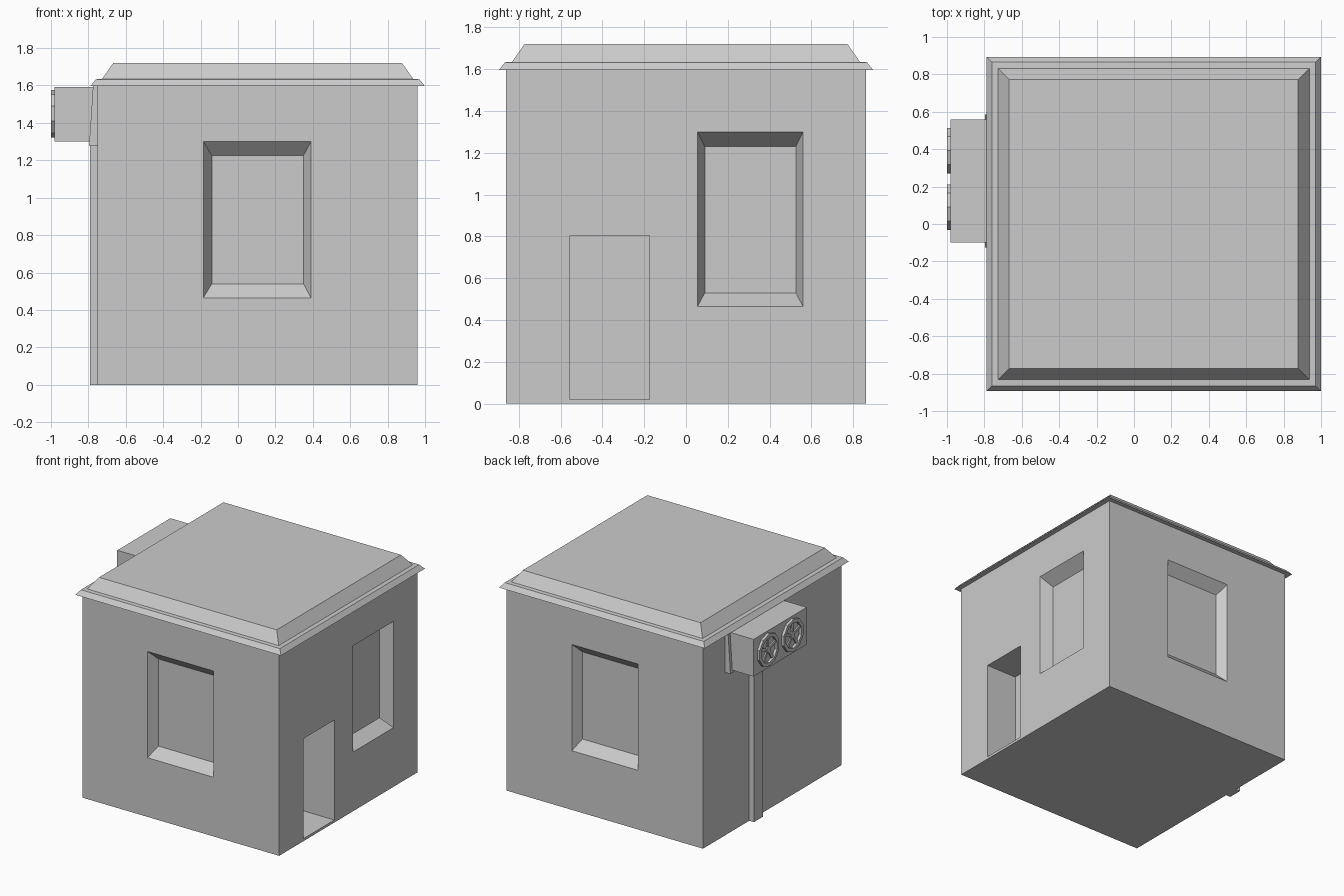
import bpy, bmesh
from math import sin, cos, pi
from mathutils import Vector

if "Cube" in bpy.data.objects:
    bpy.data.objects.remove(bpy.data.objects["Cube"])


def make(name, bm):
    bmesh.ops.recalc_face_normals(bm, faces=bm.faces)
    me = bpy.data.meshes.new(name)
    bm.to_mesh(me)
    bm.free()
    ob = bpy.data.objects.new(name, me)
    bpy.context.collection.objects.link(ob)
    return ob


def loft(name, rings, closed=False):
    """Skin matching rings of points; cap the ends, or join last to first."""
    bm = bmesh.new()
    vs = [[bm.verts.new(p) for p in r] for r in rings]
    n = len(rings[0])
    pairs = list(zip(vs, vs[1:])) + ([(vs[-1], vs[0])] if closed else [])
    for a, b in pairs:
        for i in range(n):
            j = (i + 1) % n
            bm.faces.new((a[i], a[j], b[j], b[i]))
    if not closed:
        bm.faces.new(vs[0])
        bm.faces.new(vs[-1])
    return make(name, bm)


def rect(u0, u1, v0, v1, place):
    return [Vector(place(u, v)) for u, v in ((u0, v0), (u1, v0), (u1, v1), (u0, v1))]


def box(name, x0, x1, y0, y1, z0, z1):
    return loft(name, [rect(x0, x1, y0, y1, lambda u, v, z=z: (u, v, z)) for z in (z0, z1)])


# Walls
X0, X1, Y = -0.75, 0.96, 0.86
walls = box("walls", X0, X1, -Y, Y, 0, 1.6)


def recess(name, outer, inner, at_outer, at_inner):
    a, b = rect(*outer, at_outer), rect(*inner, at_inner)
    out = [p + (p - q) * 0.3 for p, q in zip(a, b)]
    cutter = loft(name, [out, b])
    cutter.hide_render = True
    mod = walls.modifiers.new(name, "BOOLEAN")
    mod.operation, mod.solver, mod.object = "DIFFERENCE", "EXACT", cutter
    bpy.context.view_layer.objects.active = walls
    bpy.ops.object.modifier_apply(modifier=name)
    bpy.data.objects.remove(cutter)


# Front and back windows
for s in (-1, 1):
    recess("window_cut", (-0.185, 0.39, 0.465, 1.3), (-0.14, 0.35, 0.54, 1.225),
           lambda u, v: (u, s * Y, v), lambda u, v: (u, s * (Y - 0.073), v))
# Side window and doorway
recess("side_window_cut", (0.055, 0.56, 0.465, 1.3), (0.09, 0.525, 0.53, 1.23),
       lambda u, v: (X1, u, v), lambda u, v: (X1 - 0.097, u, v))
door = (-0.555, -0.175, 0.02, 0.805)
recess("door_cut", door, door, lambda u, v: (X1, u, v), lambda u, v: (X1 - 0.27, u, v))

# Stepped roof
cx = 0.105
loft("roof", [rect(cx - h, cx + h, -h, h, lambda u, v, z=z: (u, v, z))
              for h, z in ((0.894, 1.597), (0.865, 1.633), (0.832, 1.635), (0.772, 1.72))])

# Air conditioner: wall bracket, case and cable duct
loft("wall_bracket", [[(X0, y, 1.28), (-0.796, y, 1.28), (-0.775, y, 1.6), (X0, y, 1.6)]
                      for y in (-0.125, 0.585)])
box("cooler_case", -0.98, -0.76, -0.1, 0.56, 1.3, 1.592)
box("cable_duct", -0.79, X0, 0.175, 0.286, 0, 1.3)


def decagon(x, r, cy, cz):
    return [(x, cy + r * sin(k * pi / 5), cz + r * cos(k * pi / 5)) for k in range(10)]


# Fans: ten-sided rim, hub and five blades
for i, cy in enumerate((0.09, 0.392)):
    cz = 1.45
    loft(f"fan_rim_{i}", [decagon(x, r, cy, cz) for x, r in
                          ((-0.978, 0.127), (-1.0, 0.127), (-1.0, 0.1), (-0.978, 0.1))], True)
    loft(f"fan_hub_{i}", [decagon(x, 0.026, cy, cz) for x in (-0.978, -0.994)])
    for k in range(5):
        a = k * 2 * pi / 5
        d, t = Vector((0, sin(a), cos(a))), Vector((0, cos(a), -sin(a)))
        c = Vector((0, cy, cz))
        loft(f"fan_blade_{i}_{k}",
             [[c + d * r + t * w + Vector((x, 0, 0)) for r, w in
               ((0.02, -0.008), (0.105, -0.014), (0.105, 0.014), (0.02, 0.008))]
              for x in (-0.978, -0.99)])
